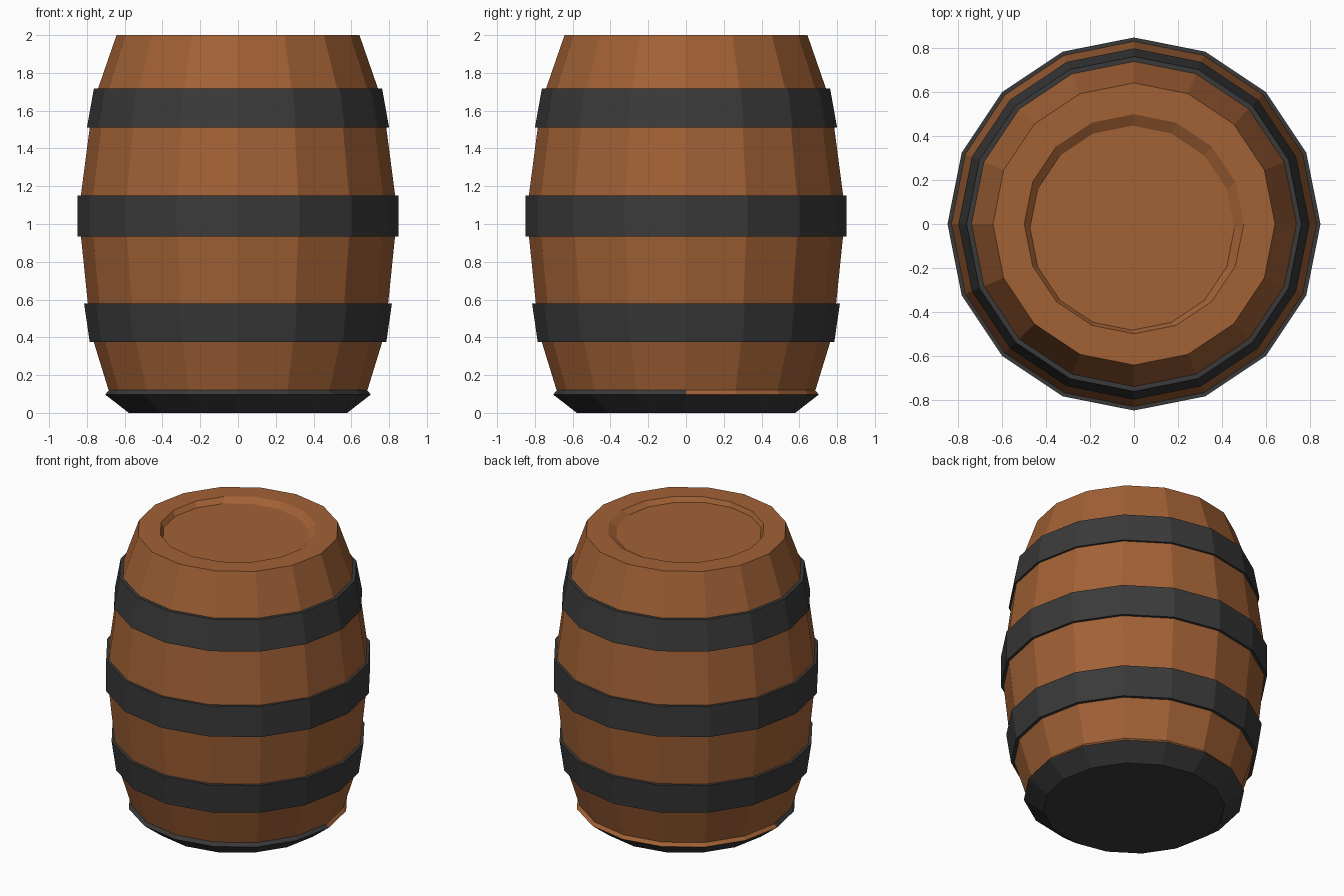
import bpy, bmesh
from math import cos, sin, pi

if "Cube" in bpy.data.objects:
    bpy.data.objects.remove(bpy.data.objects["Cube"])

SIDES = 16


def material(name, rgb):
    m = bpy.data.materials.new(name)
    m.diffuse_color = (*rgb, 1)
    m.use_nodes = True
    m.node_tree.nodes["Principled BSDF"].inputs["Base Color"].default_value = m.diffuse_color
    return m


wood = material("wood", (0.36, 0.12, 0.036))
iron = material("iron", (0.042, 0.042, 0.042))


def lathe(name, profile, mats, cap_start=False, cap_end=False, end_shift=(0, 0)):
    """Spin (radius, z) points into flat faceted rings; the last ring may be shifted."""
    bm = bmesh.new()
    rings = []
    for i, (r, z) in enumerate(profile):
        dx, dy = end_shift if i == len(profile) - 1 else (0, 0)
        rings.append([bm.verts.new((r * cos(2 * pi * k / SIDES) + dx,
                                    r * sin(2 * pi * k / SIDES) + dy, z))
                      for k in range(SIDES)])
    for a, b in zip(rings, rings[1:]):
        for k in range(SIDES):
            n = (k + 1) % SIDES
            bm.faces.new((a[k], a[n], b[n], b[k]))
    if cap_start:
        bm.faces.new(rings[0][::-1])
    if cap_end:
        bm.faces.new(rings[-1])
    mesh = bpy.data.meshes.new(name)
    bm.to_mesh(mesh)
    bm.free()
    for m in mats:
        mesh.materials.append(m)
    obj = bpy.data.objects.new(name, mesh)
    bpy.context.collection.objects.link(obj)
    return obj


# Bulging wooden body with a shallow, slightly off-centre recess in the lid
lathe("barrel_body",
      [(0.685, 0.12), (0.765, 0.38), (0.795, 0.58), (0.832, 0.94), (0.832, 1.15),
       (0.785, 1.51), (0.74, 1.72), (0.643, 2.0), (0.5, 2.0), (0.466, 1.97)],
      [wood], cap_end=True, end_shift=(-0.008, -0.018))

# Iron hoops: (name, bottom z, wood r, hoop r, top z, wood r, hoop r)
for name, z0, w0, r0, z1, w1, r1 in [
        ("lower_hoop", 0.375, 0.763, 0.785, 0.58, 0.795, 0.815),
        ("middle_hoop", 0.935, 0.83, 0.85, 1.15, 0.83, 0.85),
        ("upper_hoop", 1.51, 0.785, 0.80, 1.717, 0.74, 0.763)]:
    lathe(name, [(w0, z0), (r0, z0), (r1, z1), (w1, z1)], [iron])

# Chamfered iron foot; the thin upper lip is wood on the back half
foot = lathe("base_foot", [(0.578, 0), (0.703, 0.097), (0.683, 0.121)],
             [iron, wood], cap_start=True)
for p in foot.data.polygons:
    if p.center.z > 0.1 and p.center.y > 0:
        p.material_index = 1
